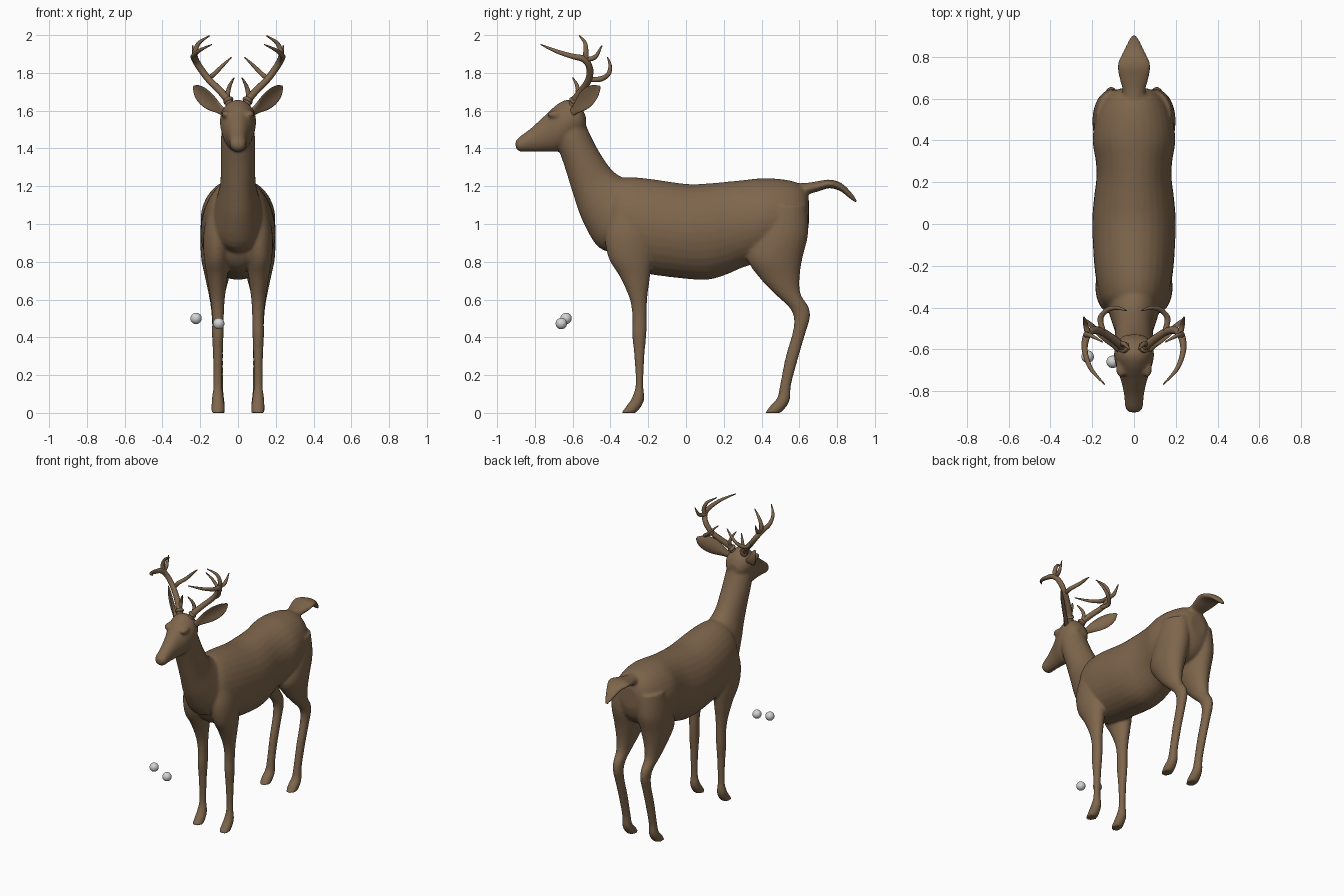
import bpy, bmesh, math
from mathutils import Vector, Matrix


def material(name, rgb):
    m = bpy.data.materials.new(name)
    m.diffuse_color = (*rgb, 1)
    return m


BROWN = material("brown_coat", (0.21, 0.132, 0.072))
GREY = material("light_grey", (0.65, 0.65, 0.65))


# A ring is (centre, half axis u, half axis v)
def y_ring(y, top, bottom, hw):
    return (Vector((0, y, (top + bottom) / 2)), Vector((hw, 0, 0)),
            Vector((0, 0, (top - bottom) / 2)))


def z_ring(z, y0, y1, x, hw):
    return (Vector((x, (y0 + y1) / 2, z)), Vector((hw, 0, 0)),
            Vector((0, (y1 - y0) / 2, 0)))


def path_rings(points, side=(1, 0, 0)):
    """Rings square to a path of (x, y, z, width, thickness)."""
    pos = [Vector(p[:3]) for p in points]
    rings = []
    for i, p in enumerate(points):
        t = (pos[min(i + 1, len(pos) - 1)] - pos[max(i - 1, 0)]).normalized()
        s = Vector(side)
        u = (s - t * s.dot(t)).normalized()
        rings.append((pos[i], u * p[3], t.cross(u) * p[4]))
    return rings


def catmull(a, b, c, d, t):
    return 0.5 * (2 * b + (c - a) * t + (2 * a - 5 * b + 4 * c - d) * t * t
                  + (3 * b - a - 3 * c + d) * t ** 3)


def loft(bm, rings, sides=24, steps=4, cup=0.0, flip=False):
    """Closed smooth skin through the rings; flip mirrors it in x."""
    fine = []
    n = len(rings)
    for i in range(n - 1):
        idx = (max(i - 1, 0), i, i + 1, min(i + 2, n - 1))
        for s in range(steps):
            fine.append([catmull(*(rings[j][k] for j in idx), s / steps)
                         for k in range(3)])
    fine.append(rings[-1])
    loops = []
    for c, u, v in fine:
        loop = []
        for k in range(sides):
            a = math.tau * k / sides
            bend = v.normalized() * cup * u.length * math.cos(a) ** 2
            p = c + u * math.cos(a) + v * math.sin(a) + bend
            if flip:
                p.x = -p.x
            loop.append(bm.verts.new(p))
        loops.append(loop)
    for a, b in zip(loops, loops[1:]):
        for k in range(sides):
            m = (k + 1) % sides
            bm.faces.new((a[k], a[m], b[m], b[k]))
    bm.faces.new(loops[0][::-1])
    bm.faces.new(loops[-1])


def finish(bm, name, mat):
    bmesh.ops.recalc_face_normals(bm, faces=bm.faces[:])
    me = bpy.data.meshes.new(name)
    bm.to_mesh(me)
    bm.free()
    me.materials.append(mat)
    for p in me.polygons:
        p.use_smooth = True
    ob = bpy.data.objects.new(name, me)
    bpy.context.collection.objects.link(ob)
    return ob


# ---- body: overlapping lofts fused into one skin ----
body = bmesh.new()

torso = [(-.42, 1.16, .92, .10), (-.38, 1.22, .82, .145), (-.32, 1.247, .76, .17),
         (-.2, 1.24, .735, .19), (0, 1.212, .71, .2), (.12, 1.215, .706, .192),
         (.22, 1.224, .735, .18), (.3, 1.232, .77, .183), (.4, 1.242, .8, .198),
         (.5, 1.238, .83, .185), (.58, 1.222, .86, .155), (.63, 1.19, .92, .11),
         (.65, 1.14, .99, .06)]
loft(body, [y_ring(*r) for r in torso], 32)

neck = [(0, -.26, .99, .13, .17), (0, -.335, 1.03, .14, .20), (0, -.42, 1.12, .115, .165),
        (0, -.49, 1.215, .094, .123), (0, -.55, 1.34, .091, .1),
        (0, -.6, 1.46, .09, .09), (0, -.62, 1.54, .08, .08)]
loft(body, path_rings(neck), 32)

head = [(-.902, 1.44, 1.405, .022), (-.88, 1.462, 1.383, .042), (-.82, 1.508, 1.383, .047),
        (-.75, 1.572, 1.383, .062), (-.68, 1.635, 1.385, .086), (-.62, 1.658, 1.43, .096),
        (-.56, 1.625, 1.47, .078), (-.53, 1.57, 1.5, .04)]
loft(body, [y_ring(*r) for r in head], 32)

tail = [(.56, 1.215, 1.12, .05), (.64, 1.218, 1.155, .055), (.7, 1.227, 1.172, .072),
        (.76, 1.235, 1.19, .081), (.82, 1.218, 1.172, .056), (.87, 1.173, 1.132, .032),
        (.905, 1.127, 1.108, .012)]
loft(body, [y_ring(*r) for r in tail])

front_leg = [(1.1, -.40, -.2, .085, .07), (.95, -.43, -.18, .105, .078),
             (.82, -.41, -.18, .113, .068), (.72, -.35, -.19, .11, .054),
             (.6, -.297, -.206, .108, .038), (.5, -.284, -.207, .106, .031),
             (.42, -.286, -.209, .107, .031), (.3, -.274, -.22, .107, .026),
             (.15, -.267, -.226, .107, .024), (.08, -.287, -.22, .107, .031),
             (.04, -.313, -.233, .106, .035), (0, -.343, -.263, .106, .035)]
hind_leg = [(1.1, .4, .64, .09, .09), (.95, .36, .647, .1, .098),
            (.82, .325, .617, .105, .09), (.72, .385, .602, .11, .065),
            (.63, .47, .607, .112, .044), (.56, .545, .65, .11, .034),
            (.5, .571, .656, .108, .031), (.42, .563, .632, .107, .028),
            (.3, .528, .597, .106, .026), (.15, .498, .557, .105, .026),
            (.08, .483, .552, .105, .031), (.04, .448, .537, .105, .036),
            (0, .418, .502, .105, .036)]
for flip in (False, True):
    loft(body, [z_ring(*r) for r in front_leg], flip=flip)
    loft(body, [z_ring(*r) for r in hind_leg], flip=flip)
    # brow bulge over each eye socket
    x = -.062 if flip else .062
    bmesh.ops.create_uvsphere(body, u_segments=16, v_segments=10, radius=1,
                              matrix=Matrix.Translation((x, -.69, 1.58))
                              @ Matrix.Diagonal((.026, .045, .022, 1)))

deer = finish(body, "body", BROWN)
fuse = deer.modifiers.new("fuse", 'REMESH')
fuse.mode = 'VOXEL'
fuse.voxel_size = 0.009
fuse.use_smooth_shade = True
soften = deer.modifiers.new("soften", 'SMOOTH')
soften.factor = 0.5
soften.iterations = 6

# ---- ears: cupped leaves ----
ear = [(.065, -.605, 1.585, .018, .016), (.095, -.578, 1.61, .026, .014),
       (.135, -.54, 1.645, .046, .01), (.175, -.505, 1.678, .05, .008),
       (.21, -.475, 1.706, .036, .006), (.235, -.455, 1.727, .008, .003)]
# ---- antlers: main beam sweeping forward, plus tines ----
antler = [
    [(.04, -.6, 1.625, .024), (.06, -.583, 1.665, .021), (.1, -.55, 1.71, .019),
     (.155, -.515, 1.765, .018), (.2, -.51, 1.825, .018), (.228, -.54, 1.872, .018),
     (.235, -.61, 1.89, .014), (.205, -.695, 1.918, .01), (.14, -.768, 1.95, .003)],
    [(.222, -.53, 1.86, .015), (.228, -.53, 1.91, .014), (.205, -.535, 1.96, .01),
     (.15, -.565, 1.997, .003)],
    [(.15, -.51, 1.765, .014), (.16, -.45, 1.768, .014), (.125, -.41, 1.795, .012),
     (.08, -.402, 1.84, .009), (.035, -.415, 1.882, .003)],
    [(.22, -.53, 1.87, .014), (.232, -.48, 1.885, .012), (.24, -.445, 1.945, .003)],
    [(.058, -.582, 1.66, .015), (.052, -.572, 1.705, .012), (.04, -.58, 1.74, .009),
     (.02, -.6, 1.775, .003)],
]
# burr where each antler leaves the skull
burr = [(.046, -.595, 1.645, .02, .02), (.05, -.591, 1.652, .029, .029),
        (.056, -.586, 1.662, .022, .022)]

for flip, side in ((False, "left"), (True, "right")):
    bm = bmesh.new()
    loft(bm, path_rings(ear, (-.3, -.45, .8)), 20, 4, cup=.3, flip=flip)
    finish(bm, side + "_ear", BROWN)
    bm = bmesh.new()
    for tine in antler:
        loft(bm, path_rings([(*p, p[3]) for p in tine], (.5, .3, -.2)), 12, 5, flip=flip)
    loft(bm, path_rings(burr), 12, 3, flip=flip)
    finish(bm, side + "_antler", BROWN)

# ---- two loose balls beside the front legs ----
for i, pos in enumerate([(-.222, -.635, .5), (-.102, -.66, .473)]):
    bm = bmesh.new()
    bmesh.ops.create_uvsphere(bm, u_segments=24, v_segments=16, radius=.03,
                              matrix=Matrix.Translation(pos))
    finish(bm, "ball_%d" % (i + 1), GREY)
